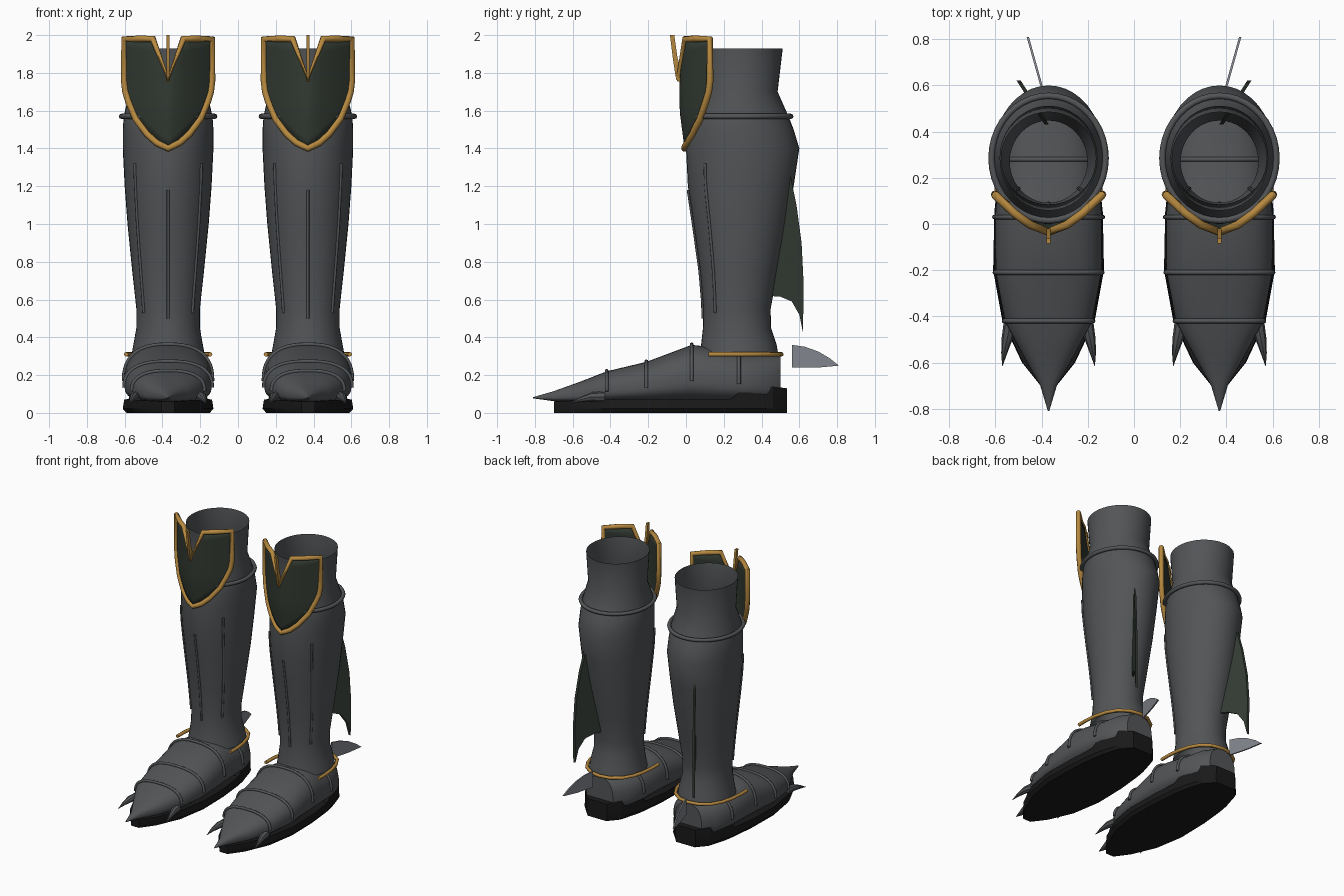
import bpy, bmesh
from math import sin, cos, pi, radians
from mathutils import Vector

if "Cube" in bpy.data.objects:
    bpy.data.objects.remove(bpy.data.objects["Cube"])

OFFSET = 0.37  # distance of each boot from the middle


def material(name, rgb, rough=0.6):
    m = bpy.data.materials.new(name)
    m.use_nodes = True
    m.diffuse_color = (*rgb, 1)
    node = m.node_tree.nodes["Principled BSDF"]
    node.inputs["Base Color"].default_value = (*rgb, 1)
    node.inputs["Roughness"].default_value = rough
    return m


GREY = material("dark grey leather", (0.085, 0.09, 0.095))
GREEN = material("dark green", (0.032, 0.042, 0.032))
GOLD = material("gold trim", (0.47, 0.25, 0.05))
BLACK = material("black rubber", (0.01, 0.01, 0.01))
STEEL = material("pale steel", (0.22, 0.23, 0.26))


def finish(name, mesh, mat, angle=35):
    """Shift the part to its boot and mirror it to the other one."""
    bm = bmesh.new()
    bm.from_mesh(mesh)
    bmesh.ops.translate(bm, verts=bm.verts, vec=(OFFSET, 0, 0))
    bmesh.ops.recalc_face_normals(bm, faces=bm.faces)
    bm.to_mesh(mesh)
    bm.free()
    mesh.materials.clear()
    mesh.materials.append(mat)
    mesh.shade_smooth()
    mesh.set_sharp_from_angle(angle=radians(angle))
    ob = bpy.data.objects.new(name, mesh)
    bpy.context.collection.objects.link(ob)
    ob.modifiers.new("other_boot", "MIRROR").use_mirror_merge = False
    return ob


def loft(name, rings, mat, caps=True, closed=True, angle=35):
    n = len(rings[0])
    verts = [p for ring in rings for p in ring]
    faces = []
    for i in range(len(rings) - 1):
        for j in range(n if closed else n - 1):
            k = (j + 1) % n
            faces.append((i * n + j, i * n + k, (i + 1) * n + k, (i + 1) * n + j))
    if caps:
        faces += [tuple(range(n)), tuple(range(len(verts) - n, len(verts)))]
    mesh = bpy.data.meshes.new(name)
    mesh.from_pydata(verts, [], faces)
    return finish(name, mesh, mat, angle)


def tube(name, path, radius, mat, closed=False):
    curve = bpy.data.curves.new(name + "_path", "CURVE")
    curve.dimensions = "3D"
    curve.bevel_depth = radius
    curve.bevel_resolution = 2
    curve.use_fill_caps = True
    spline = curve.splines.new("POLY")
    spline.points.add(len(path) - 1)
    for point, co in zip(spline.points, path):
        point.co = (*co, 1)
    spline.use_cyclic_u = closed
    helper = bpy.data.objects.new(name + "_path", curve)
    mesh = bpy.data.meshes.new_from_object(helper)
    mesh.name = name
    bpy.data.objects.remove(helper)
    return finish(name, mesh, mat, 60)


def blade(name, outline, x_of, thick, mat):
    """Thin upright plate with a (y, z) outline, leaning sideways by x_of(y)."""
    rings = [[(x_of(y) + s * thick / 2, y, z) for y, z in outline] for s in (-1, 1)]
    return loft(name, rings, mat)


def interp(table, v):
    for a, b in zip(table, table[1:]):
        if v <= b[0]:
            t = (v - a[0]) / (b[0] - a[0])
            return [p + (q - p) * t for p, q in zip(a, b)][1:]
    return table[-1][1:]


def signed_pow(v, p):
    return abs(v) ** p * (1 if v >= 0 else -1)


# Shaft: height, centre y, half width, half depth
SHAFT = [(0.3, 0.28, 0.195, 0.21), (0.36, 0.28, 0.184, 0.2), (0.45, 0.27, 0.168, 0.18),
         (0.55, 0.27, 0.168, 0.178), (0.75, 0.28, 0.19, 0.205), (1, 0.288, 0.215, 0.248),
         (1.2, 0.29, 0.23, 0.28), (1.4, 0.3, 0.24, 0.3), (1.5, 0.29, 0.24, 0.28),
         (1.57, 0.285, 0.235, 0.258), (1.7, 0.285, 0.205, 0.2), (1.93, 0.285, 0.212, 0.227)]


def shaft_point(z, a, grow=0.0):
    cy, rx, ry = interp(SHAFT, z)
    return ((rx + grow) * sin(a), cy - (ry + grow) * cos(a), z)


SEG = 40
turn = [2 * pi * i / SEG for i in range(SEG)]
loft("shaft", [[shaft_point(s[0], a) for a in turn] for s in SHAFT], GREY, caps=False)
tube("knee_ring", [shaft_point(1.57, a, 0.012) for a in turn], 0.014, GREY, True)

# Raised seams on the shin
for name, a0, a1, top, low in (("middle_seam", 0, 0, 1.18, 0.5),
                               ("outer_seam", 0.84, 0.87, 1.32, 0.53),
                               ("inner_seam", -0.84, -0.87, 1.32, 0.53)):
    tube(name, [shaft_point(top + (low - top) * i / 8, a0 + (a1 - a0) * i / 8, 0.001)
                for i in range(9)], 0.008, GREY)

# Foot: y, half width, top, bottom
FOOT = [(-0.81, 0.003, 0.083, 0.077), (-0.7, 0.036, 0.115, 0.062), (-0.56, 0.115, 0.165, 0.05),
        (-0.42, 0.19, 0.22, 0.05), (-0.21, 0.23, 0.27, 0.05), (0.03, 0.232, 0.36, 0.05),
        (0.12, 0.225, 0.35, 0.05), (0.3, 0.21, 0.315, 0.05), (0.42, 0.18, 0.31, 0.05),
        (0.5, 0.11, 0.3, 0.06)]


def foot_point(y, a, grow=0.0):
    half, top, low = interp(FOOT, y)
    mid = low + 0.38 * (top - low)
    reach = (top - mid if sin(a) > 0 else mid - low) + grow
    return ((half + grow) * signed_pow(cos(a), 0.8), y, mid + reach * signed_pow(sin(a), 0.8))


loft("foot", [[foot_point(s[0], a) for a in turn] for s in FOOT], GREY)
for i, y in enumerate((-0.42, -0.21, 0.03, 0.28)):
    tube(f"foot_band_{i + 1}", [foot_point(y, pi * j / 24, 0.003) for j in range(25)], 0.01, GREY)

# Sole with raised heel: y, half width, top
SOLE = [(-0.7, 0.035, 0.06), (-0.6, 0.115, 0.065), (-0.42, 0.2, 0.07), (-0.2, 0.24, 0.07),
        (0.05, 0.235, 0.07), (0.24, 0.215, 0.075), (0.32, 0.2, 0.14), (0.46, 0.155, 0.14),
        (0.535, 0.085, 0.13)]
loft("sole", [[(-0.92 * h, y, 0), (-h, y, 0.022), (-0.97 * h, y, t),
               (0.97 * h, y, t), (h, y, 0.022), (0.92 * h, y, 0)] for y, h, t in SOLE],
     BLACK, angle=25)

# Toe claws
for side, name in ((1, "outer_claw"), (-1, "inner_claw")):
    rings = []
    for x, y, z, r in ((0.165, -0.43, 0.085, 0.03), (0.18, -0.5, 0.085, 0.024),
                       (0.192, -0.56, 0.07, 0.013), (0.2, -0.615, 0.05, 0.001)):
        rings.append([(side * x + r * cos(a), y, z + r * sin(a)) for a in turn[::5]])
    loft(name, rings, GREY)

# Gold ankle band wrapping the heel
half_band = [(0.222, 0.12), (0.222, 0.2), (0.212, 0.29), (0.19, 0.37), (0.15, 0.44), (0.08, 0.49)]
band = half_band + [(0, 0.505)] + [(-x, y) for x, y in reversed(half_band)]
tube("ankle_band", [(x, y, 0.31) for x, y in band], 0.012, GOLD)

# Knee plate with a notched top
EDGE = [(0, 1.4), (0.06, 1.43), (0.11, 1.475), (0.17, 1.555), (0.21, 1.65), (0.225, 1.7),
        (0.232, 1.76)]
NOTCH = [(0, 1.77), (0.08, 1.98), (0.232, 1.98)]


def plate_point(x, z):
    centre = interp([(1.4, -0.008), (1.6, -0.034), (2, -0.036)], z)[0]
    return (x, centre + 1.45 * abs(x) ** 1.5, z)


half_x = sorted({x for x, _ in EDGE} | {0.03, 0.08, 0.14})
columns = [-x for x in reversed(half_x[1:])] + half_x
rows = []
for x in columns:
    low, high = interp(EDGE, abs(x))[0], interp(NOTCH, abs(x))[0]
    rows.append([plate_point(x, low + (high - low) * i / 8) for i in range(9)])
plate = loft("knee_plate", rows, GREEN, caps=False, closed=False)
plate.modifiers.new("thickness", "SOLIDIFY").thickness = 0.012

rim = [(x, interp(EDGE, abs(x))[0]) for x in columns]
rim += [(0.232, 1.98), (0.15, 1.98), (0.08, 1.98), (0, 1.77),
        (-0.08, 1.98), (-0.15, 1.98), (-0.232, 1.98)]
tube("knee_plate_rim", [plate_point(x, z) for x, z in rim], 0.018, GOLD, True)
blade("knee_spike", [(-0.03, 1.75), (-0.055, 1.78), (-0.07, 1.88), (-0.085, 2),
                     (-0.062, 2), (-0.045, 1.88), (-0.02, 1.8)], lambda y: 0, 0.016, GOLD)

# Calf fin and heel blade, leaning outwards
blade("calf_fin", [(0.55, 1.27), (0.585, 1.1), (0.612, 0.9), (0.622, 0.7), (0.62, 0.42),
                   (0.6, 0.52), (0.56, 0.59), (0.5, 0.615), (0.43, 0.62), (0.46, 0.8), (0.5, 1.05)],
      lambda y: 0.02 + (y - 0.45) * 0.64, 0.018, GREEN)
blade("heel_blade", [(0.56, 0.24), (0.56, 0.36), (0.63, 0.35), (0.7, 0.325), (0.76, 0.29),
                     (0.81, 0.25), (0.7, 0.24)],
      lambda y: 0.02 + (y - 0.56) * 0.28, 0.01, STEEL)
